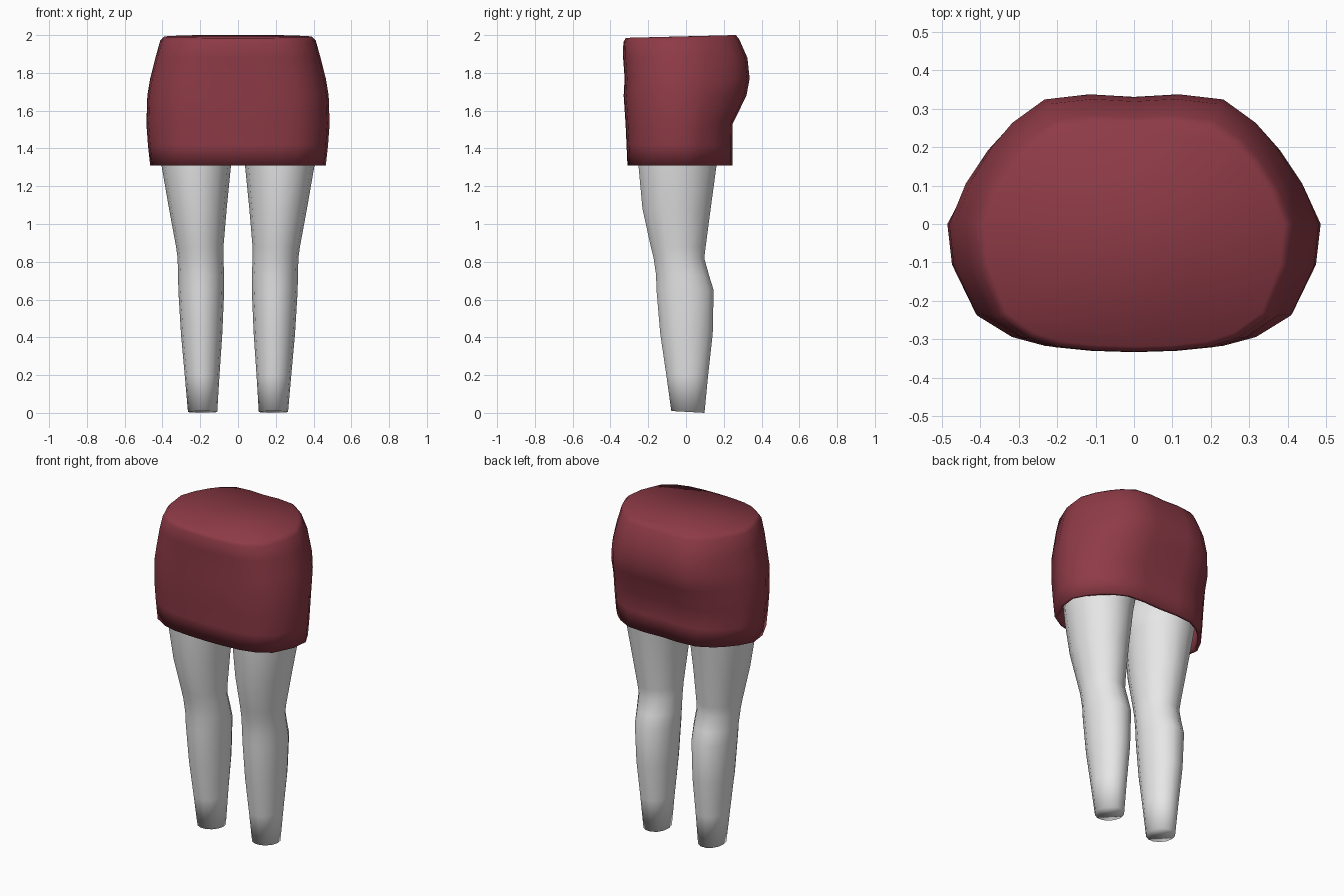
import bpy, bmesh, math

if "Cube" in bpy.data.objects:
    bpy.data.objects.remove(bpy.data.objects["Cube"])


def material(name, rgb):
    m = bpy.data.materials.new(name)
    m.diffuse_color = (*rgb, 1)
    m.use_nodes = True
    m.node_tree.nodes["Principled BSDF"].inputs["Base Color"].default_value = m.diffuse_color
    return m


def loft(name, rings, mat, cap_start, cap_end):
    """Join closed rings of points into one smooth skin."""
    bm = bmesh.new()
    loops = [[bm.verts.new(p) for p in ring] for ring in rings]
    n = len(loops[0])
    for a, b in zip(loops, loops[1:]):
        for i in range(n):
            j = (i + 1) % n
            bm.faces.new((a[i], a[j], b[j], b[i]))
    if cap_start:
        bm.faces.new(loops[0][::-1])
    if cap_end:
        bm.faces.new(loops[-1])
    bmesh.ops.recalc_face_normals(bm, faces=bm.faces[:])
    for f in bm.faces:
        f.smooth = True
    me = bpy.data.meshes.new(name)
    bm.to_mesh(me)
    bm.free()
    me.materials.append(mat)
    ob = bpy.data.objects.new(name, me)
    bpy.context.collection.objects.link(ob)
    return ob


red = material("dark red cloth", (0.27, 0.043, 0.062))
white = material("pale grey", (0.8, 0.8, 0.8))

# Skirt: half outline as fractions of width and depth, mirrored to a full ring
half = [(0, -1), (.25, -.99), (.48, -.96), (.66, -.89), (.85, -.72), (.975, -.33),
        (1, 0), (.91, .33), (.79, .6), (.68, .78), (.5, .96), (.25, 1), (0, .98)]
outline = half + [(-x, y) for x, y in half[-2:0:-1]]

# height, half width, front depth, back depth
skirt_rows = [(1.31, .465, .31, .245), (1.42, .477, .315, .245), (1.53, .485, .32, .247),
              (1.68, .48, .33, .32), (1.77, .465, .325, .337), (1.88, .437, .333, .325),
              (1.97, .412, .332, .282), (1.993, .39, .318, .264)]
skirt_rings = []
for z, w, front, back in skirt_rows:
    tilt = .025 if z > 1.95 else 0      # waist rises slightly to the back
    skirt_rings.append([(x * w, y * (front if y < 0 else back),
                         z + tilt * y * .3) for x, y in outline])
skirt = loft("skirt", skirt_rings, red, False, True)
shell = skirt.modifiers.new("cloth thickness", 'SOLIDIFY')
shell.thickness = .02
shell.offset = -1

# Legs: height, inner x, outer x, front y, back y
leg_rows = [(0.005, .11, .265, -.08, .10), (.2, .098, .282, -.107, .12),
            (.42, .083, .302, -.14, .145), (.65, .073, .316, -.16, .15),
            (.73, .073, .317, -.162, .125), (.82, .078, .32, -.175, .10),
            (.88, .077, .328, -.19, .108), (1.08, .06, .365, -.235, .135),
            (1.31, .037, .405, -.257, .167), (1.52, .005, .43, -.27, .2)]
SIDES = 14
for side, name in ((1, "right_leg"), (-1, "left_leg")):
    rings = []
    for z, x0, x1, y0, y1 in leg_rows:
        ring = []
        for i in range(SIDES):
            a = 2 * math.pi * i / SIDES
            y = math.sin(a)
            ring.append((side * ((x0 + x1) / 2 + (x1 - x0) / 2 * math.cos(a)),
                         (y0 + y1) / 2 + (y1 - y0) / 2 * y,
                         z - (.005 * y if z < .1 else 0)))
        rings.append(ring)
    loft(name, rings, white, True, True)
